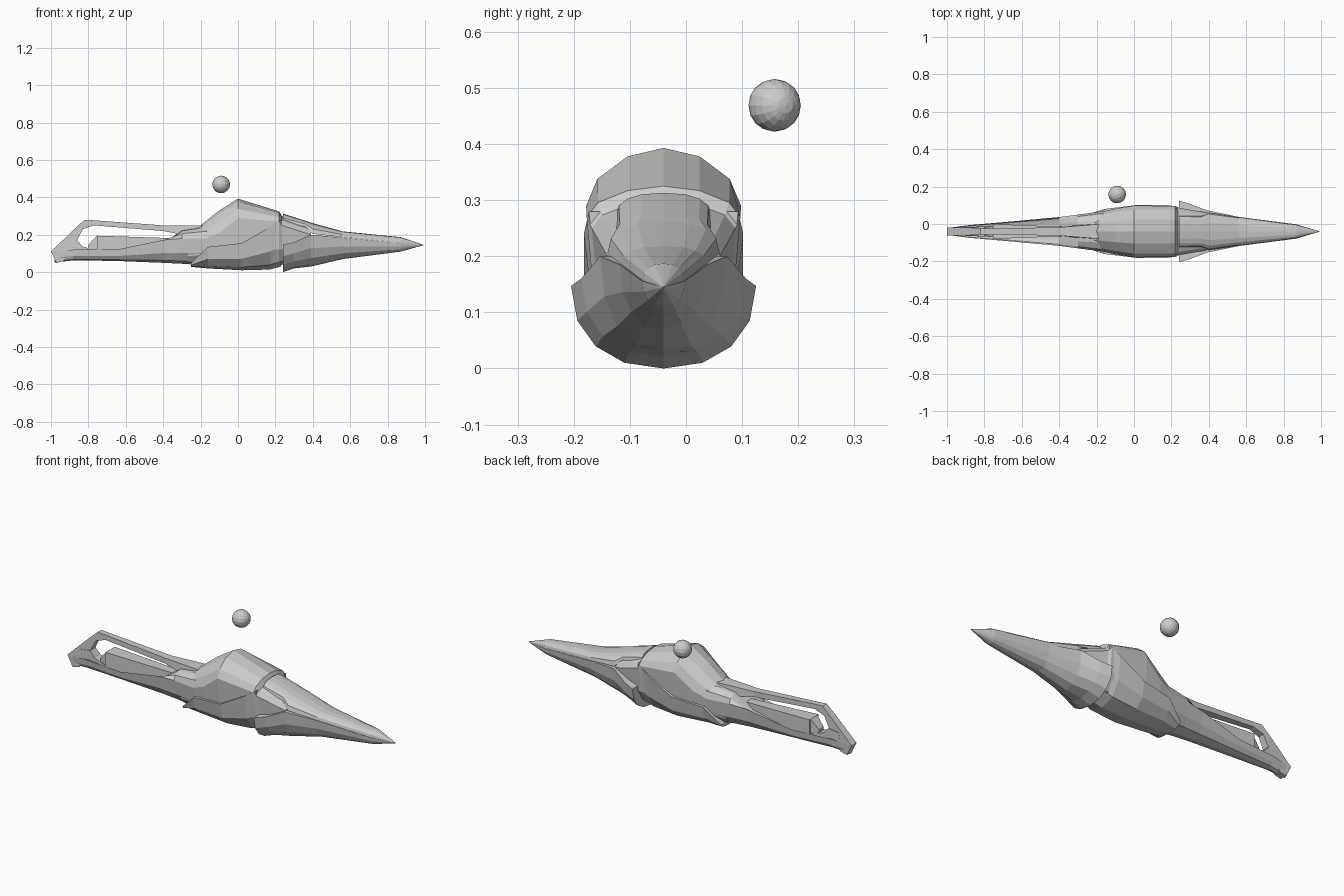
import bpy
import bmesh
import math

default_cube = bpy.data.objects.get("Cube")
if default_cube:
    bpy.data.objects.remove(default_cube, do_unlink=True)

CENTRE_Y = -0.04
TIP_X, TIP_Z = 0.995, 0.145

grey = bpy.data.materials.new("hull grey")
grey.use_nodes = True
colour = (0.6, 0.6, 0.6, 1)
grey.diffuse_color = colour
grey.node_tree.nodes["Principled BSDF"].inputs["Base Color"].default_value = colour


def skin(name, rings):
    """Close a flat-shaded surface over rings with equal numbers of points."""
    bm = bmesh.new()
    loops = [[bm.verts.new(point) for point in ring] for ring in rings]
    count = len(loops[0])
    for ring, following in zip(loops, loops[1:]):
        for i in range(count):
            j = (i + 1) % count
            bm.faces.new((ring[i], ring[j], following[j], following[i]))
    bm.faces.new(loops[0])
    bm.faces.new(loops[-1])
    bmesh.ops.remove_doubles(bm, verts=bm.verts, dist=0.0005)
    bmesh.ops.recalc_face_normals(bm, faces=bm.faces)
    mesh = bpy.data.meshes.new(name)
    bm.to_mesh(mesh)
    bm.free()
    mesh.materials.append(grey)
    obj = bpy.data.objects.new(name, mesh)
    bpy.context.collection.objects.link(obj)


def signed_power(value, power):
    return math.copysign(abs(value) ** power, value)


def loft(name, stations, steps, roof, belly):
    """Loft rounded sections; a station is x, half width, top, middle, bottom.

    Roof and belly are powers: below one is squarer, above one is sharper.
    A top below the middle hollows the section into a channel.
    """
    rings = []
    for x, width, top, middle, bottom in stations:
        ring = []
        for i in range(steps):
            angle = math.tau * i / steps
            upper_half = math.cos(angle) > 0
            power = roof if upper_half else belly
            side = signed_power(math.sin(angle), power)
            rise = signed_power(math.cos(angle), power)
            reach = top - middle if upper_half else middle - bottom
            ring.append((x, CENTRE_Y + width * side, middle + reach * rise))
        rings.append(ring)
    skin(name, rings)


def strip(name, stations):
    """Sweep a box section through outer point, inner point and half width."""
    rings = []
    for (outer_x, outer_z), (inner_x, inner_z), width in stations:
        left, right = CENTRE_Y + width, CENTRE_Y - width
        rings.append([(outer_x, right, outer_z), (outer_x, left, outer_z),
                      (inner_x, left, inner_z), (inner_x, right, inner_z)])
    skin(name, rings)


# Main body, running forward into the nose sockets
loft("body", [
    (-.27, .085, .235, .15, .045),
    (-.2, .1, .25, .17, .04),
    (-.1, .122, .33, .21, .03),
    (0, .138, .393, .29, .02),
    (.22, .137, .325, .27, .03),
    (.235, .128, .3, .25, .04),
    (.39, .1, .25, .2, .06),
], steps=12, roof=1.1, belly=.7)

# Belly shell, whose rim forms the rising seam along the side
shell = [
    (-.25, .09, .05, .028),
    (-.16, .12, .135, .02),
    (.02, .142, .155, .01),
    (.17, .142, .24, .014),
    (.23, .133, .28, .03),
]
loft("belly_shell", [(x, width, rim, rim, bottom) for x, width, rim, bottom in shell],
     steps=12, roof=1, belly=.8)

# Upper nose, flat underneath
upper = [
    (.24, .085, .313, .27),
    (.36, .083, .275, .243),
    (.4, .1, .262, .205),
    (.56, .076, .218, .186),
    (.87, .036, .187, .156),
    (TIP_X, 0, TIP_Z, TIP_Z),
]
loft("upper_nose", [(x, width, top, rim, rim) for x, width, top, rim in upper],
     steps=16, roof=.8, belly=1)

# Lower nose, flat on top, with flared rear cheeks
lower = [
    (.24, .165, .147, 0),
    (.3, .147, .16, .02),
    (.39, .113, .2, .03),
    (.56, .078, .185, .07),
    (.87, .038, .156, .11),
    (TIP_X, 0, TIP_Z, TIP_Z),
]
loft("lower_nose", [(x, width, rim, rim, bottom) for x, width, rim, bottom in lower],
     steps=16, roof=1, belly=.9)

# Tail beam, hollowed into a channel between its side rims
loft("tail_beam", [
    (-.15, .11, .25, .18, .035),
    (-.3, .09, .225, .18, .045),
    (-.4, .077, .15, .172, .05),
    (-.65, .054, .1, .12, .06),
    (-.88, .034, .115, .12, .063),
    (-.98, .021, .1, .11, .052),
], steps=12, roof=.8, belly=.8)

# Loop handle over the tail, starting at the slanted tail end
strip("tail_handle", [
    ((-.97, .05), (-.93, .06), .02),
    ((-1, .11), (-.92, .1), .022),
    ((-.87, .235), (-.86, .17), .02),
    ((-.82, .28), (-.83, .23), .018),
    ((-.78, .278), (-.77, .25), .016),
    ((-.4, .25), (-.4, .22), .022),
    ((-.18, .25), (-.25, .19), .04),
])

# Curved foot where the handle meets the beam
strip("handle_foot", [
    ((-.93, .16), (-.92, .1), .022),
    ((-.86, .17), (-.86, .1), .024),
    ((-.83, .137), (-.83, .1), .026),
    ((-.75, .115), (-.75, .09), .03),
])

# Tapered block lying in the channel, with a sloping rear wedge
strip("tail_block", [
    ((-.755, .195), (-.755, .1), .04),
    ((-.3, .18), (-.3, .12), .022),
])
strip("block_wedge", [
    ((-.8, .145), (-.8, .1), .02),
    ((-.755, .195), (-.755, .1), .03),
])

# Floating ball
bpy.ops.mesh.primitive_uv_sphere_add(segments=16, ring_count=10, radius=0.047,
                                     location=(-.09, .158, .469),
                                     rotation=(0, math.pi / 2, .45))
ball = bpy.context.object
ball.name = "floating_ball"
ball.data.materials.append(grey)
